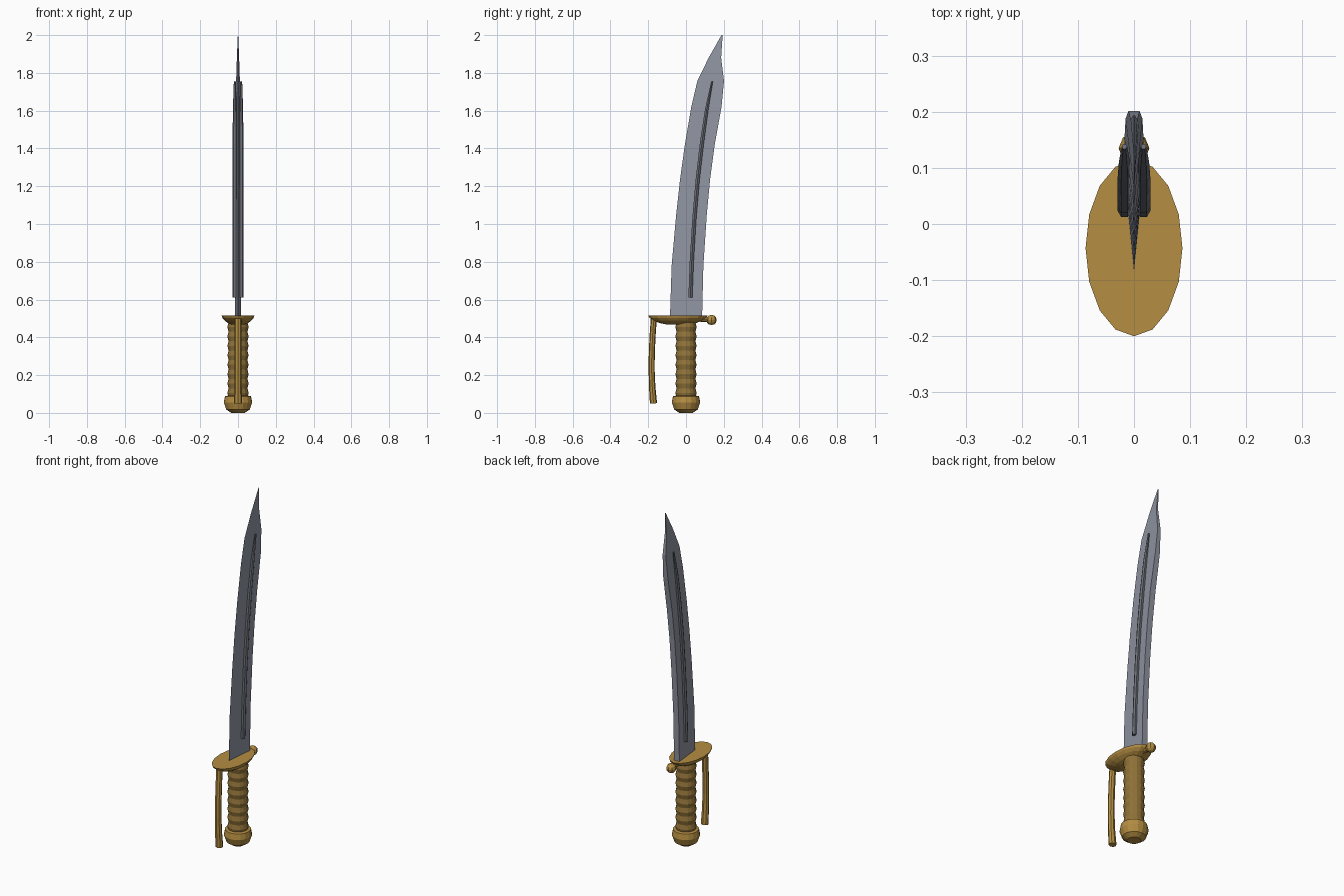
import bpy, math
from mathutils import Vector

if "Cube" in bpy.data.objects:
    bpy.data.objects.remove(bpy.data.objects["Cube"])


def material(name, rgb):
    m = bpy.data.materials.new(name)
    m.diffuse_color = (*rgb, 1)
    m.use_nodes = True
    m.node_tree.nodes["Principled BSDF"].inputs["Base Color"].default_value = m.diffuse_color
    return m


STEEL = material("blade steel", (0.28, 0.30, 0.36))
DARK = material("dark steel", (0.15, 0.16, 0.185))
BRASS = material("brass", (0.46, 0.27, 0.055))
GRIP = material("grip bronze", (0.28, 0.17, 0.04))


def loft(name, rings, mat):
    """Skin a list of equal-sized rings and cap both ends."""
    n = len(rings[0])
    verts = [v for r in rings for v in r]
    faces = [tuple(range(n))[::-1],
             tuple(range((len(rings) - 1) * n, len(rings) * n))]
    for i in range(len(rings) - 1):
        for j in range(n):
            a, b = i * n + j, i * n + (j + 1) % n
            faces.append((a, b, b + n, a + n))
    me = bpy.data.meshes.new(name)
    me.from_pydata(verts, [], faces)
    me.materials.append(mat)
    ob = bpy.data.objects.new(name, me)
    bpy.context.collection.objects.link(ob)
    return ob


def lathe(name, profile, mat, n=16, cy=0.0, sx=1.0):
    """Revolve (radius, z) points about a vertical axis."""
    ang = [2 * math.pi * k / n for k in range(n)]
    return loft(name, [[(r * sx * math.cos(a), cy + r * math.sin(a), z)
                        for a in ang] for r, z in profile], mat)


def tube(name, path, radii, mat, n=8, sx=1.0):
    """Sweep a polygon along a path lying in a plane of constant x."""
    pts = [Vector(p) for p in path]
    rings = []
    for i, p in enumerate(pts):
        t = (pts[min(i + 1, len(pts) - 1)] - pts[max(i - 1, 0)]).normalized()
        u = Vector((1, 0, 0))
        v = t.cross(u)
        rings.append([p + radii[i] * (u * sx * math.cos(a) + v * math.sin(a))
                      for a in (2 * math.pi * k / n for k in range(n))])
    return loft(name, rings, mat)


# Blade: wedge section (z, edge y, spine y, half thickness)
sections = [(0.50, -0.085, 0.085, 0.017), (0.78, -0.076, 0.092, 0.017),
            (1.05, -0.052, 0.110, 0.017), (1.24, -0.031, 0.128, 0.017),
            (1.42, -0.006, 0.152, 0.017), (1.62, 0.028, 0.188, 0.015),
            (1.757, 0.060, 0.201, 0.010), (1.88, 0.120, 0.186, 0.006),
            (2.00, 0.188, 0.194, 0.001)]
loft("blade", [[(0, e, z), (t, s, z), (-t, s, z)] for z, e, s, t in sections], STEEL)

# Raised rib on each side of the blade
rib = [(0.023, 0.61), (0.030, 0.80), (0.044, 1.03), (0.062, 1.24),
       (0.084, 1.43), (0.110, 1.61), (0.138, 1.755)]
for side, label in ((1, "right"), (-1, "left")):
    tube("blade_rib_" + label, [(side * 0.017, y, z) for y, z in rib],
         [0.012] * 5 + [0.010, 0.005], DARK, 6)

# Oval bowl-shaped guard
lathe("guard", [(0.06, 0.468), (0.095, 0.475), (0.130, 0.489), (0.150, 0.503),
                (0.157, 0.515)], BRASS, 16, -0.043, 0.55)

# Ball finial on the spine side of the guard
tube("finial_stem", [(0, 0.06, 0.495), (0, 0.13, 0.493)], [0.012, 0.012], BRASS)
lathe("finial_ball", [(0.027 * math.sin(math.pi * k / 6) + 0.0005,
                       0.492 - 0.027 * math.cos(math.pi * k / 6))
                      for k in range(7)], BRASS, 8, 0.135)

# Knuckle bow
tube("knuckle_bow", [(0, -0.170, 0.505), (0, -0.176, 0.42), (0, -0.181, 0.32),
                     (0, -0.182, 0.23), (0, -0.179, 0.14), (0, -0.172, 0.05)],
     [0.016, 0.016, 0.016, 0.016, 0.017, 0.019], BRASS, 8, 1.15)

# Ribbed grip
ridges = 8
lathe("grip", [(0.050 + 0.006 * (k % 2), 0.08 + 0.40 * k / (2 * ridges))
               for k in range(2 * ridges + 1)], GRIP)

# Pommel
lathe("pommel", [(0.036, 0.0), (0.062, 0.018), (0.075, 0.055), (0.069, 0.088),
                 (0.050, 0.092)], BRASS)
